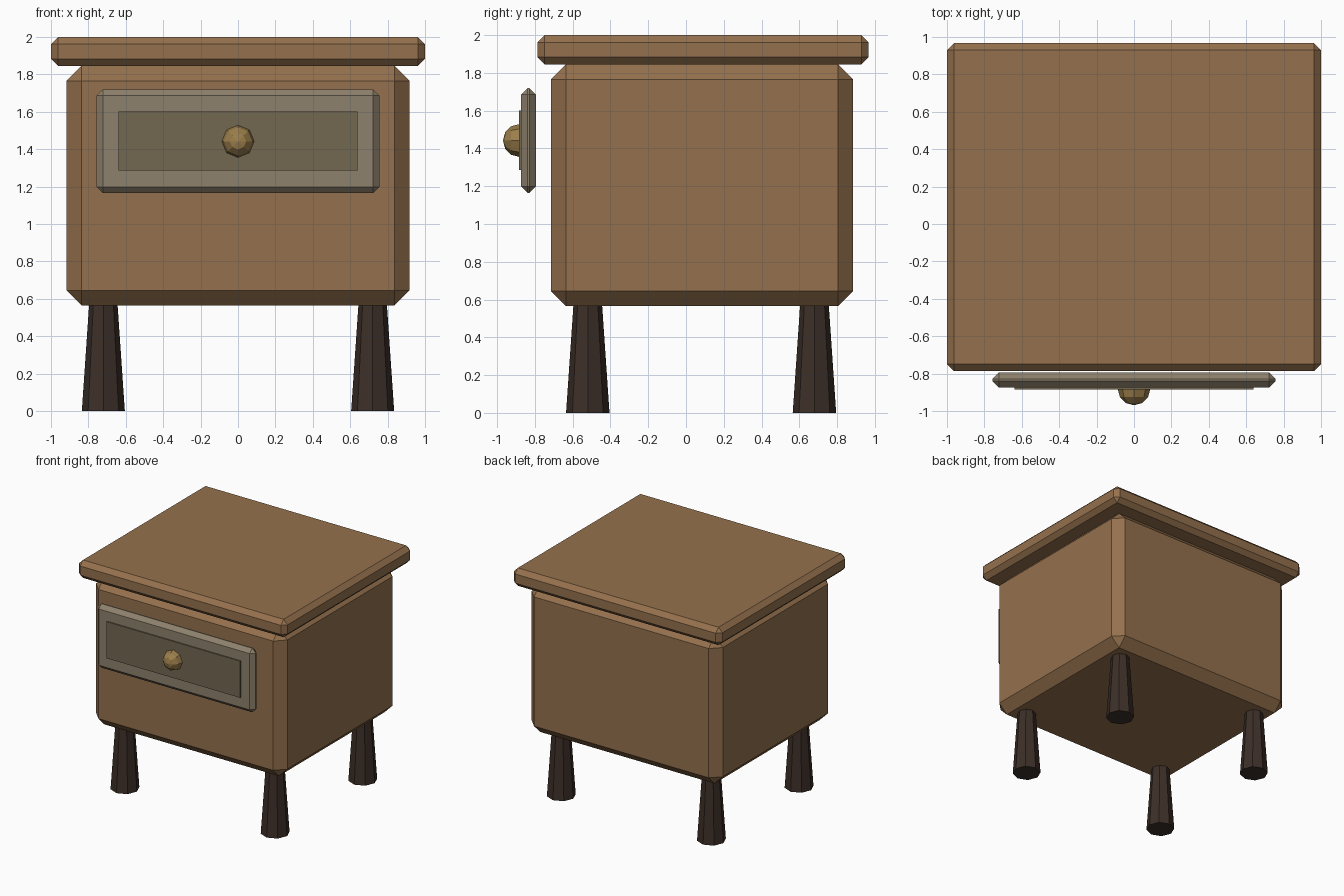
import bpy, bmesh
from math import pi
from mathutils import Matrix

if "Cube" in bpy.data.objects:
    bpy.data.objects.remove(bpy.data.objects["Cube"])


def material(name, rgb):
    m = bpy.data.materials.new(name)
    m.diffuse_color = (*rgb, 1)
    m.use_nodes = True
    m.node_tree.nodes["Principled BSDF"].inputs["Base Color"].default_value = m.diffuse_color
    return m


wood = material("wood", (0.30, 0.165, 0.075))
dark_wood = material("dark_wood", (0.045, 0.028, 0.021))
drawer_mat = material("drawer_frame", (0.27, 0.22, 0.15))
panel_mat = material("drawer_inset", (0.17, 0.135, 0.08))
brass = material("brass", (0.33, 0.21, 0.07))


def add_object(name, bm, mat):
    me = bpy.data.meshes.new(name)
    bm.to_mesh(me)
    bm.free()
    me.materials.append(mat)
    ob = bpy.data.objects.new(name, me)
    bpy.context.collection.objects.link(ob)
    return ob


def box(name, x, y, z, mat, chamfer=0):
    """Box spanning -x..x and the given y and z ranges, with chamfered edges."""
    bm = bmesh.new()
    centre = Matrix.Translation((0, sum(y) / 2, sum(z) / 2))
    size = Matrix.Diagonal((2 * x, y[1] - y[0], z[1] - z[0], 1))
    bmesh.ops.create_cube(bm, size=1, matrix=centre @ size)
    if chamfer:
        bmesh.ops.bevel(bm, geom=bm.edges[:], offset=chamfer, segments=1,
                        affect='EDGES', profile=0.5)
    return add_object(name, bm, mat)


# Cabinet and table top
box("cabinet_body", 0.917, (-0.715, 0.885), (0.565, 1.845), wood, 0.08)
box("table_top", 1.0, (-0.787, 0.967), (1.845, 2.0), wood, 0.038)

# Drawer front with its inset panel
box("drawer_front", 0.757, (-0.873, -0.795), (1.165, 1.72), drawer_mat, 0.034)
box("drawer_panel", 0.64, (-0.884, -0.86), (1.285, 1.602), panel_mat)

# Knob
bm = bmesh.new()
bmesh.ops.create_uvsphere(bm, u_segments=8, v_segments=6, radius=0.087,
                          matrix=Matrix.Translation((0, -0.882, 1.442)) @ Matrix.Rotation(pi / 2, 4, 'X'))
add_object("drawer_knob", bm, brass)

# Four legs, wider at the floor
for side, x in (("left", -0.72), ("right", 0.72)):
    for end, y in (("front", -0.52), ("back", 0.68)):
        bm = bmesh.new()
        bmesh.ops.create_cone(bm, cap_ends=True, segments=8, radius1=0.115, radius2=0.076,
                              depth=0.57, matrix=Matrix.Translation((x, y, 0.285)))
        add_object(f"{end}_{side}_leg", bm, dark_wood)
